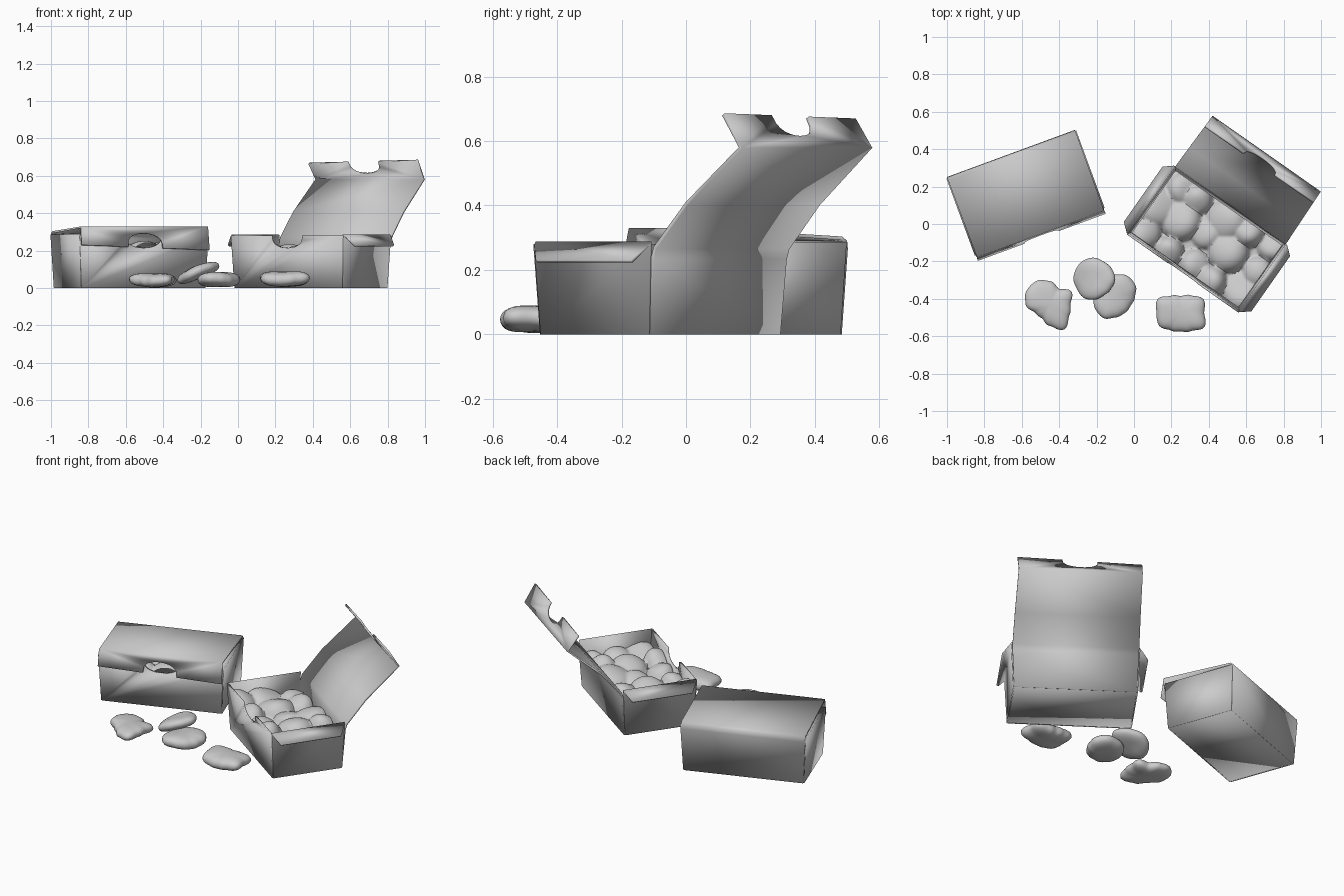
import bpy, bmesh, math, random
from mathutils import Vector

if "Cube" in bpy.data.objects:
    bpy.data.objects.remove(bpy.data.objects["Cube"])

random.seed(4)


def make(name, verts, faces, loc, rot, thick=0.0, smooth=35):
    me = bpy.data.meshes.new(name)
    me.from_pydata([tuple(v) for v in verts], [], faces)
    bm = bmesh.new()
    bm.from_mesh(me)
    bmesh.ops.recalc_face_normals(bm, faces=bm.faces)
    bm.to_mesh(me)
    bm.free()
    ob = bpy.data.objects.new(name, me)
    bpy.context.collection.objects.link(ob)
    ob.location, ob.rotation_euler = loc, rot
    if thick:
        mod = ob.modifiers.new("card", 'SOLIDIFY')
        mod.thickness, mod.offset = thick, 0
    bpy.ops.object.select_all(action='DESELECT')
    ob.select_set(True)
    bpy.context.view_layer.objects.active = ob
    bpy.ops.object.shade_smooth_by_angle(angle=math.radians(smooth))
    return ob


def notched_edge(a, b, depth_vec, width=0.1, n=12):
    """Edge a->b with a rounded thumb notch cut at its middle."""
    a, b, d = Vector(a), Vector(b), Vector(depth_vec)
    mid, along = (a + b) / 2, (b - a).normalized()
    pts = [a]
    for i in range(n + 1):
        t = math.pi * i / n
        pts.append(mid - along * width * math.cos(t) + d * max(math.sin(t), 0) ** 0.65)
    return pts + [b]


def contents(tag, loc, rot):
    """Heap of rounded pieces merged into one lumpy surface."""
    bumps = []
    for i in range(5):
        for j in range(3):
            bumps.append((-0.29 + i * 0.145 + random.uniform(-.035, .035),
                          -0.15 + j * 0.15 + random.uniform(-.03, .03),
                          random.uniform(0.08, 0.12), random.uniform(0.05, 0.1),
                          random.uniform(-.3, .3), random.uniform(-.3, .3)))
    nx, ny = 70, 42
    verts, faces = [], []
    for j in range(ny + 1):
        for i in range(nx + 1):
            x, y = -0.35 + 0.7 * i / nx, -0.205 + 0.41 * j / ny
            z = 0.16
            for bx, by, r, h, tx, ty in bumps:
                q = ((x - bx) ** 2 + (y - by) ** 2) / r ** 2
                if q < 1:
                    z = max(z, 0.16 + h * (1 - q) ** 0.5 + tx * (x - bx) * (1 - q) + ty * (y - by) * (1 - q))
            verts.append((x, y, min(z, 0.265)))
    for j in range(ny):
        for i in range(nx):
            k = j * (nx + 1) + i
            faces.append((k, k + 1, k + nx + 2, k + nx + 1))
    ob = make(tag + "_contents", verts, faces, loc, rot, smooth=60)
    mod = ob.modifiers.new("soften", 'SMOOTH')
    mod.iterations = 2


def carton(tag, loc, angle, lid, flap_l, flap_r, side_flap, notch):
    rot, T = (0, 0, math.radians(angle)), 0.012
    # floor
    make(tag + "_floor", [(-.35, -.205, .006), (.35, -.205, .006), (.35, .205, .006), (-.35, .205, .006)],
         [(0, 1, 2, 3)], loc, rot, T)
    # front wall with thumb notch
    pts = [Vector((.35, -.205, 0)), Vector((-.35, -.205, 0))]
    pts += notched_edge((-.365, -.22, .28), (.365, -.22, .28), (0, .004, -.065))
    make(tag + "_front_wall", pts, [tuple(range(len(pts)))], loc, rot, T)
    # side walls with their folded flaps
    fu, fv, fz = side_flap
    for s, n in ((-1, "left"), (1, "right")):
        v = [(s * .35, -.205, 0), (s * .35, .205, 0), (s * .365, .22, .283), (s * .365, -.22, .283),
             (s * fu, fv, fz), (s * fu, -fv, fz)]
        make(tag + "_" + n + "_side", v, [(0, 1, 2, 3), (3, 2, 4, 5)], loc, rot, T)
    # back wall and lid in one folded strip
    verts, faces = [], []
    for i, (v, z, w) in enumerate(lid):
        verts += [(-w, v, z), (w, v, z)]
        if i:
            faces.append((2 * i - 2, 2 * i - 1, 2 * i + 1, 2 * i))
    # lid front tongue with matching notch, sharing the fold edge
    k, w = len(verts), lid[-1][2]
    tongue = notched_edge((-w - .002, *flap_l), (w + .002, *flap_r), notch)
    verts += tongue
    faces.append((k - 1, k - 2) + tuple(range(k, k + len(tongue))))
    make(tag + "_lid", verts, faces, loc, rot, T)
    contents(tag, loc, rot)


# closed carton: side flaps tucked in, lid shut
carton("closed_box", (-.58, .165, 0), 20.2,
       [(.205, 0, .35), (.22, .265, .364), (.218, .287, .365), (.205, .298, .365), (-.228, .325, .362)],
       (-.246, .23), (-.246, .203), (.27, .19, .287), (0, .012, .075))

# open carton: side flaps folded out, lid thrown back
carton("open_box", (.39, -.08, 0), -35,
       [(.205, 0, .35), (.222, .235, .36), (.232, .268, .361), (.35, .405, .358), (.551, .58, .353)],
       (.488, .667), (.488, .683), (.412, .18, .226), (.038, .0, .0) and (0, .036, -.062))


def nugget(name, loc, radii, half, rot=(0, 0, 0)):
    """Flattened rounded piece; radii give its outline every 30 degrees."""
    rings, seg = 14, 48
    verts, faces = [(0, 0, -half)], []
    for i in range(1, rings):
        p = -math.pi / 2 + math.pi * i / rings
        rf = math.cos(p) ** 0.6
        z = half * math.copysign(abs(math.sin(p)) ** 0.9, math.sin(p))
        for j in range(seg):
            t = j * 12 / seg
            a, f = int(t), t - int(t)
            f = f * f * (3 - 2 * f)
            r = (radii[a % 12] * (1 - f) + radii[(a + 1) % 12] * f) * rf
            th = math.tau * j / seg
            verts.append((r * math.cos(th), r * math.sin(th), z + 0.006 * rf * math.sin(2 * th + loc[0] * 9)))
    verts.append((0, 0, half))
    top = len(verts) - 1
    for j in range(seg):
        n = (j + 1) % seg
        faces.append((0, 1 + n, 1 + j))
        faces.append((top, top - seg + j, top - seg + n))
        for i in range(rings - 2):
            b = 1 + i * seg
            faces.append((b + j, b + n, b + seg + n, b + seg + j))
    make(name, verts, faces, loc, rot, smooth=80)


# loose pieces in front
nugget("loose_piece_left", (-.45, -.43, .041),
       [.11, .135, .097, .125, .145, .145, .13, .09, .085, .115, .155, .12], .036)
nugget("loose_piece_leaning", (-.215, -.295, .085),
       [.12, .115, .11, .115, .115, .115, .118, .11, .115, .11, .105, .11], .034, (0, math.radians(-22), 0))
nugget("loose_piece_middle", (-.1, -.39, .046),
       [.105, .125, .13, .12, .12, .115, .115, .125, .13, .11, .1, .095], .039)
nugget("loose_piece_right", (.25, -.475, .048),
       [.125, .142, .108, .09, .105, .145, .13, .135, .108, .1, .112, .148], .04)
